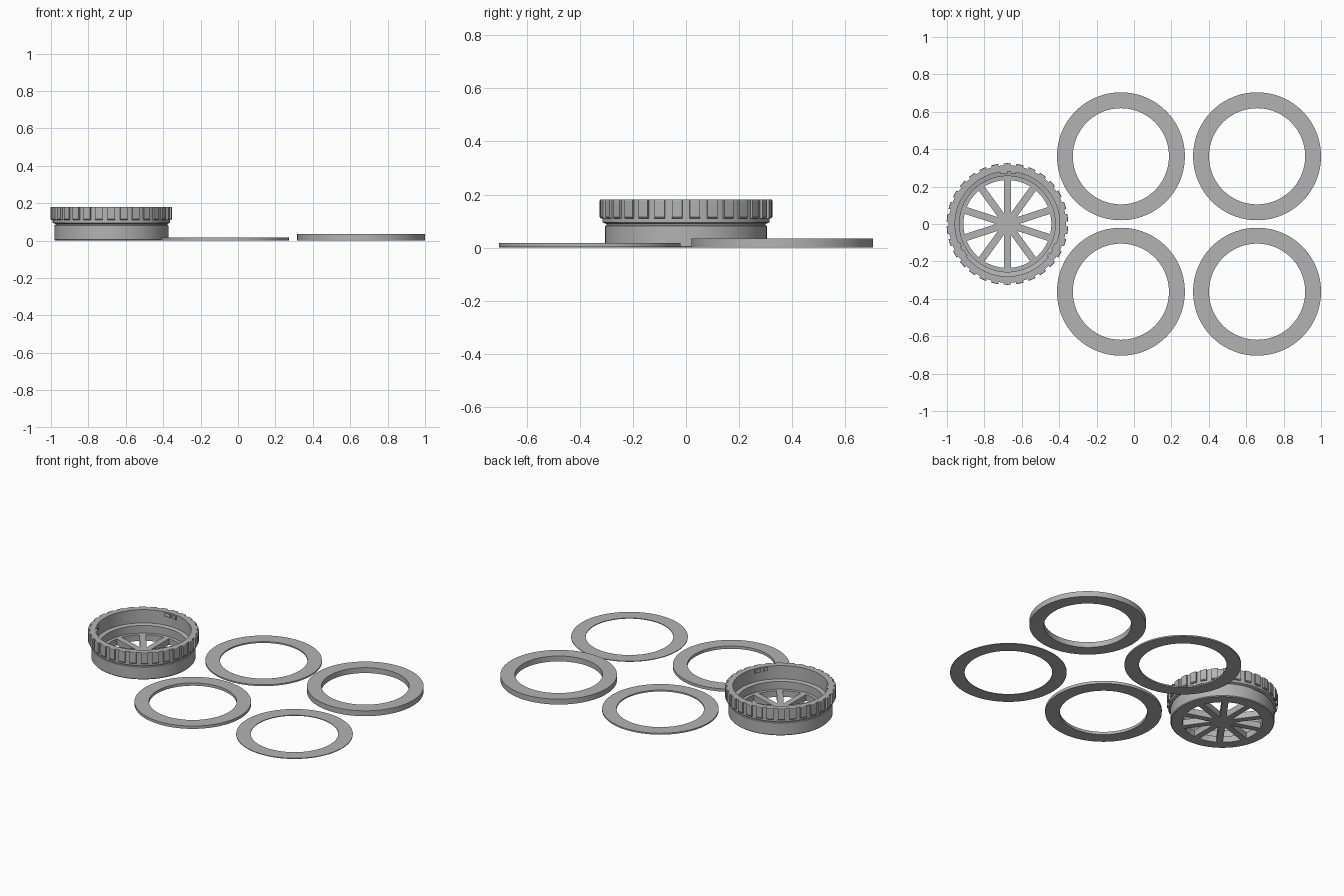
import bpy, bmesh, math

if "Cube" in bpy.data.objects:
    bpy.data.objects.remove(bpy.data.objects["Cube"])

CAP_X = -0.677
grey = bpy.data.materials.new("mid_grey")
grey.diffuse_color = (0.45, 0.45, 0.45, 1)
grey.use_nodes = True
grey.node_tree.nodes["Principled BSDF"].inputs["Base Color"].default_value = grey.diffuse_color


def finish(name, bm, loc, smooth=True):
    bmesh.ops.recalc_face_normals(bm, faces=bm.faces)
    me = bpy.data.meshes.new(name)
    bm.to_mesh(me)
    bm.free()
    me.materials.append(grey)
    ob = bpy.data.objects.new(name, me)
    ob.location = loc
    bpy.context.collection.objects.link(ob)
    if smooth:
        bpy.ops.object.select_all(action='DESELECT')
        ob.select_set(True)
        bpy.context.view_layer.objects.active = ob
        bpy.ops.object.shade_smooth_by_angle(angle=math.radians(30))
    return ob


def lathe(name, profile, loc, n=96):
    """Closed (radius, z) profile turned around the z axis."""
    bm = bmesh.new()
    loops = []
    for i in range(n):
        a = 2 * math.pi * i / n
        loops.append([bm.verts.new((r * math.cos(a), r * math.sin(a), z)) for r, z in profile])
    m = len(profile)
    for i in range(n):
        p, q = loops[i], loops[(i + 1) % n]
        for j in range(m):
            k = (j + 1) % m
            bm.faces.new((p[j], q[j], q[k], p[k]))
    return finish(name, bm, loc)


def arc_block(bm, profile, start, end, steps=2):
    """Closed (radius, z) profile swept between two angles in degrees."""
    loops = []
    for i in range(steps + 1):
        a = math.radians(start + (end - start) * i / steps)
        loops.append([bm.verts.new((r * math.cos(a), r * math.sin(a), z)) for r, z in profile])
    m = len(profile)
    for p, q in zip(loops, loops[1:]):
        for j in range(m):
            k = (j + 1) % m
            bm.faces.new((p[j], q[j], q[k], p[k]))
    bm.faces.new(loops[0])
    bm.faces.new(loops[-1])


# Four flat spacer rings, each about twice as thick as the one before
for name, x, y, h in (("spacer_ring_thinnest", 0.658, -0.362, 0.0045),
                      ("spacer_ring_thin", -0.07, 0.362, 0.009),
                      ("spacer_ring_medium", -0.07, -0.362, 0.018),
                      ("spacer_ring_thick", 0.658, 0.362, 0.035)):
    lathe(name, [(0.257, 0), (0.342, 0), (0.342, h), (0.257, h)], (x, y, 0))

# Cap body: floor rim, lower wall, neck groove, grip band and stepped inside
FLOOR = 0.04
lathe("cap_body", [
    (0.235, 0), (0.300, 0), (0.305, 0.005), (0.305, 0.082), (0.299, 0.084),
    (0.299, 0.089), (0.314, 0.095), (0.314, 0.181), (0.280, 0.181),
    (0.280, 0.095), (0.256, 0.090), (0.256, FLOOR), (0.235, FLOOR)], (CAP_X, 0, 0))

# Ten floor spokes meeting in a hub
bm = bmesh.new()
half, outline = 0.019, []
for i in range(10):
    a = math.pi / 2 + i * math.pi / 5
    for side in (-half, half):
        outline.append((0.237 * math.cos(a) - side * math.sin(a),
                        0.237 * math.sin(a) + side * math.cos(a)))
    b, r = a + math.pi / 10, half / math.sin(math.pi / 10)
    outline.append((r * math.cos(b), r * math.sin(b)))
face = bm.faces.new([bm.verts.new((x, y, 0)) for x, y in outline])
top = bmesh.ops.extrude_face_region(bm, geom=[face], use_keep_orig=True)["geom"]
bmesh.ops.translate(bm, verts=[v for v in top if isinstance(v, bmesh.types.BMVert)],
                    vec=(0, 0, FLOOR))
finish("cap_spokes", bm, (CAP_X, 0, 0), smooth=False)

# Grip ribs around the band
bm = bmesh.new()
for i in range(30):
    a = 90 + i * 12
    arc_block(bm, [(0.312, 0.110), (0.321, 0.110), (0.325, 0.115),
                   (0.325, 0.178), (0.323, 0.181), (0.312, 0.181)], a - 3.5, a + 3.5)
finish("grip_ribs", bm, (CAP_X, 0, 0))

# Three pairs of small locking tabs inside the rim
bm = bmesh.new()
for a in (90, 210, 330):
    for start, end in ((-9, -4), (0, 8)):
        arc_block(bm, [(0.282, 0.150), (0.271, 0.155), (0.271, 0.178), (0.282, 0.178)],
                  a + start, a + end)
finish("locking_tabs", bm, (CAP_X, 0, 0))
